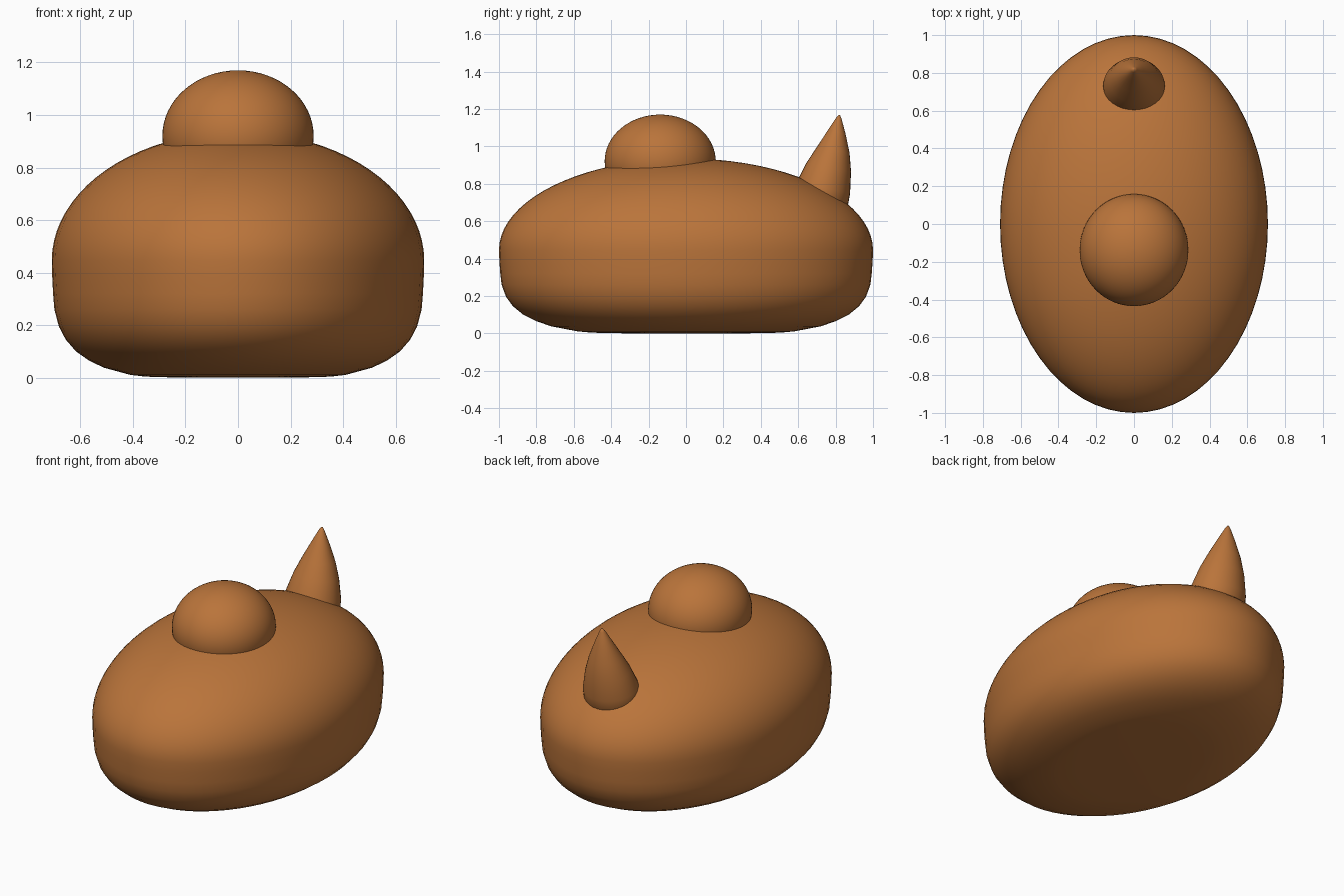
import bpy, bmesh, math

if "Cube" in bpy.data.objects:
    bpy.data.objects.remove(bpy.data.objects["Cube"])

brown = bpy.data.materials.new("warm brown")
brown.diffuse_color = (0.49, 0.175, 0.043, 1)
brown.use_nodes = True
brown.node_tree.nodes["Principled BSDF"].inputs["Base Color"].default_value = brown.diffuse_color


def loft(name, rings, segments=64):
    """Skin elliptical rings (y, z, rx, ry, slope) from bottom to top and cap both ends."""
    bm = bmesh.new()
    loops = []
    for cy, cz, rx, ry, slope in rings:
        loop = []
        for i in range(segments):
            a = 2 * math.pi * i / segments
            dy = ry * math.sin(a)
            loop.append(bm.verts.new((rx * math.cos(a),
                                      cy + dy * math.cos(slope),
                                      cz - dy * math.sin(slope))))
        loops.append(loop)
    for a, b in zip(loops, loops[1:]):
        for i in range(segments):
            j = (i + 1) % segments
            bm.faces.new((a[i], a[j], b[j], b[i]))
    bm.faces.new(loops[0][::-1])
    bm.faces.new(loops[-1])
    me = bpy.data.meshes.new(name)
    bm.to_mesh(me)
    bm.free()
    me.materials.append(brown)
    for p in me.polygons:
        p.use_smooth = True
    ob = bpy.data.objects.new(name, me)
    bpy.context.collection.objects.link(ob)
    return ob


# Body: flat underside, rounded lower edge, short wall and domed top
profile = [(0.3, 0.0), (0.50, 0.004), (0.58, 0.011), (0.72, 0.038), (0.80, 0.065),
           (0.87, 0.10), (0.925, 0.145), (0.962, 0.195), (0.986, 0.26),
           (0.993, 0.32), (0.998, 0.39)]
for k in range(20):
    t = math.pi / 2 * k / 20
    profile.append((math.cos(t), 0.445 + 0.49 * math.sin(t)))
profile.append((0.01, 0.935))
loft("body", [(0, z, 0.709 * r, r, 0) for r, z in profile])

# Head: slightly flattened ball sunk into the back
head = []
for k in range(1, 32):
    t = math.pi * (k / 32 - 0.5)
    head.append((-0.138, 0.92 + 0.25 * math.sin(t),
                 0.288 * math.cos(t), 0.297 * math.cos(t), 0))
head.append((-0.138, 1.17, 0.003, 0.003, 0))
loft("head", head)

# Tail: upright spike with gently bulging sides, leaning backwards
tail = [(0.69, 0.60, 0.172, 0.158, 0.23),
        (0.735, 0.78, 0.162, 0.146, 0.23),
        (0.764, 0.89, 0.132, 0.121, 0.21),
        (0.787, 0.98, 0.097, 0.089, 0.18),
        (0.805, 1.075, 0.053, 0.049, 0.18),
        (0.817, 1.15, 0.016, 0.015, 0.18),
        (0.820, 1.167, 0.004, 0.004, 0.18)]
loft("tail", tail, 32)
